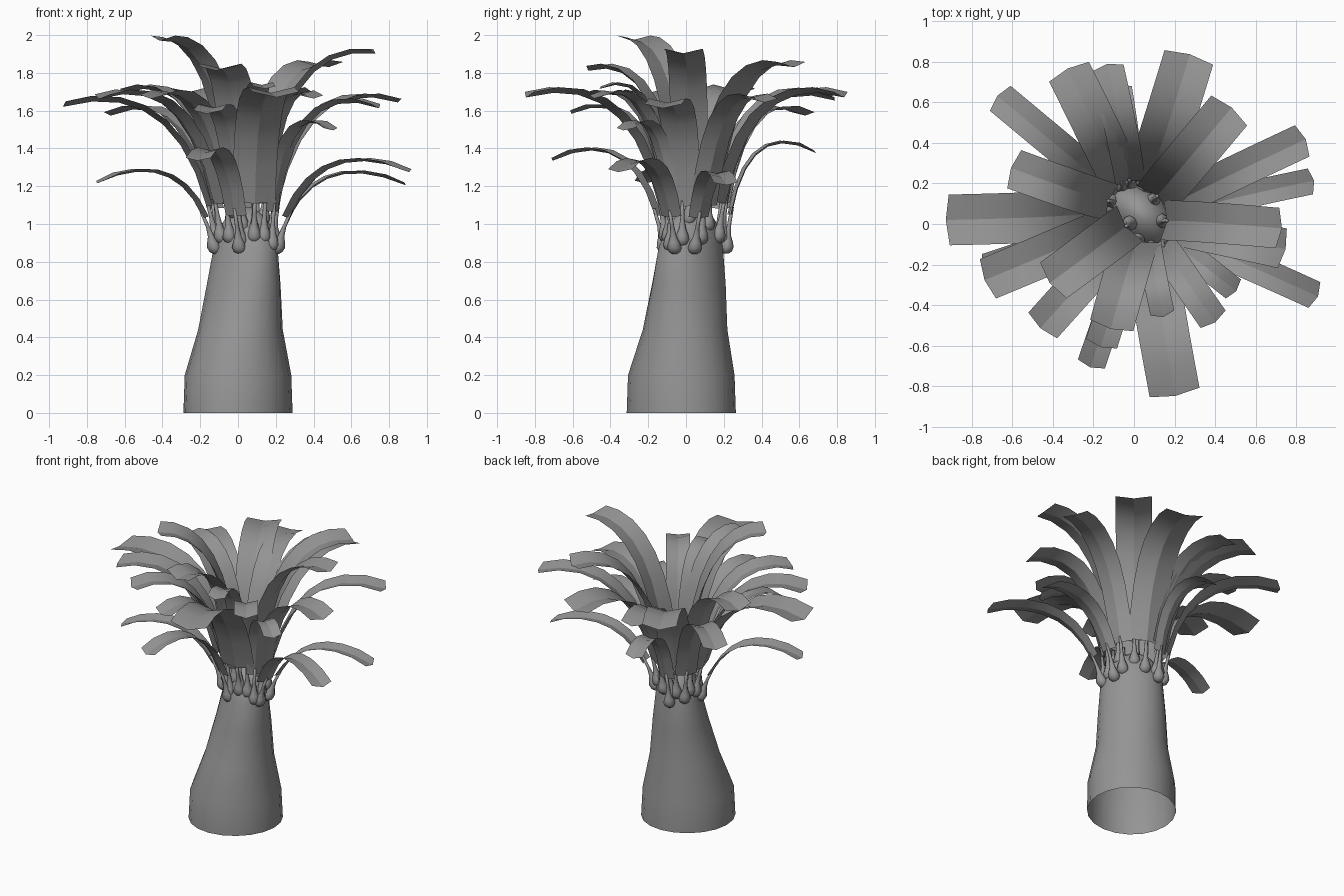
import bpy
import bmesh
from math import cos, sin, pi
from mathutils import Vector

cube = bpy.data.objects.get("Cube")
if cube:
    bpy.data.objects.remove(cube)

grey = bpy.data.materials.new("plain grey")
grey.use_nodes = True
grey.diffuse_color = (0.3, 0.3, 0.3, 1)
grey.node_tree.nodes["Principled BSDF"].inputs["Base Color"].default_value = (0.3, 0.3, 0.3, 1)


def finish(bm, name):
    mesh = bpy.data.meshes.new(name)
    bm.to_mesh(mesh)
    bm.free()
    mesh.materials.append(grey)
    mesh.polygons.foreach_set("use_smooth", [True] * len(mesh.polygons))
    obj = bpy.data.objects.new(name, mesh)
    bpy.context.scene.collection.objects.link(obj)


def oval(v, amount):
    """Stretch a flat offset along one diagonal and squeeze the other."""
    return v + Vector((-v.y, -v.x, 0)) * amount


def bridge(bm, rows, closed):
    """Join consecutive rows of vertices with quads."""
    for a, b in zip(rows, rows[1:]):
        n = len(a)
        for i in range(n if closed else n - 1):
            j = (i + 1) % n
            bm.faces.new((a[i], a[j], b[j], b[i]))


def tube(name, rings, sides, cap_start=False):
    """Upright tube from (centre, radius, ovalness) rings, capped at its end."""
    bm = bmesh.new()
    rows = []
    for c, r, amount in rings:
        rows.append([bm.verts.new(c + oval(Vector((r * cos(2 * pi * i / sides),
                                                   r * sin(2 * pi * i / sides), 0)), amount))
                     for i in range(sides)])
    bridge(bm, rows, True)
    if cap_start:
        bm.faces.new(rows[0][::-1])
    bm.faces.new(rows[-1])
    finish(bm, name)


# Trunk: leaning, tapered, turning oval towards the top, open underneath
trunk_profile = [(0, -0.025, 0, 0.289, -0.03), (0, -0.025, 0.2, 0.282, -0.02),
                 (0.013, -0.005, 0.44, 0.224, 0.02), (0.03, 0.015, 0.68, 0.195, 0.1),
                 (0.04, 0.025, 0.87, 0.17, 0.17), (0.04, 0.035, 0.98, 0.14, 0.18),
                 (0.04, 0.045, 1.05, 0.09, 0.18), (0.04, 0.045, 1.09, 0.03, 0.18)]
tube("trunk", [(Vector(p[:3]), p[3], p[4]) for p in trunk_profile], 20)

AXIS = Vector((0.035, 0.04, 0))
UP = Vector((0, 0, 1))
# Tear-shaped stem: distance along the frond and radius
STEM = [(0, 0.012), (0.012, 0.03), (0.035, 0.038), (0.065, 0.031),
        (0.1, 0.018), (0.16, 0.011), (0.28, 0.009)]


def frond(index, x, y, z, width):
    """Stem and arched, channelled blade ending at the tip (x, y, z)."""
    flat = Vector((x, y, 0)) - AXIS
    reach = flat.length
    out = flat.normalized()
    k = min(max((z - 1.3) / 0.7, 0), 1)
    tip = Vector((x, y, z)) + out * 0.02
    start = AXIS + oval(out, 0.18) * (0.17 - 0.1 * k * k) + UP * (0.84 + 0.2 * k * k)
    bend = (AXIS + out * (reach * (0.38 - 0.14 * k))
            + UP * (z + 0.23 - 0.21 * k * k))
    speed = 2 * (bend - start).length

    def path(t):
        return start * (1 - t) ** 2 + bend * (2 * t * (1 - t)) + tip * t * t

    tube(f"stem_{index}", [(path(s / speed), r, 0) for s, r in STEM], 8, True)

    bm = bmesh.new()
    rows = []
    first = 0.23 / speed
    steps = 7
    side = UP.cross(out)
    base = 0.82 + 0.18 * k
    for i in range(steps + 1):
        f = i / steps
        t = first + (1 - first) * f
        along = (bend - start) * (1 - t) + (tip - bend) * t
        normal = along.cross(side).normalized()
        half = width / 2 * (base + (1 - base) * min(1, f * 2))
        lift = normal * (0.08 * width)
        back = out * (-0.025 if i == steps else 0)
        c = path(t)
        rows.append([bm.verts.new(c + side * half + lift + back),
                     bm.verts.new(c - lift * 0.5),
                     bm.verts.new(c - side * half + lift + back)])
    bridge(bm, rows, False)
    # Crisp midrib
    for a, b in zip(rows, rows[1:]):
        bm.edges.get((a[1], b[1])).smooth = False
    finish(bm, f"leaf_{index}")


# Frond tips and blade widths, in tiers
TOP = [(-0.4, -0.28, 1.98, 0.22), (0.71, -0.02, 1.91, 0.2),
       (0.47, 0.56, 1.84, 0.23), (-0.11, -0.5, 1.82, 0.22)]
MIDDLE = [(0.27, 0.82, 1.68, 0.25), (-0.32, 0.75, 1.68, 0.22),
          (0.2, -0.83, 1.68, 0.25), (-0.91, 0.02, 1.63, 0.25),
          (-0.72, -0.27, 1.67, 0.21), (-0.45, -0.5, 1.67, 0.19),
          (-0.66, 0.62, 1.58, 0.16), (-0.59, 0.27, 1.7, 0.2),
          (-0.13, 0.77, 1.66, 0.16), (0.83, 0.41, 1.65, 0.17),
          (0.73, -0.12, 1.62, 0.2), (0.39, -0.47, 1.67, 0.15),
          (0.14, -0.44, 1.72, 0.12), (-0.16, -0.59, 1.59, 0.16)]
LOW = [(0.49, -0.32, 1.5, 0.12), (-0.07, 0.67, 1.38, 0.12),
       (0.87, 0.21, 1.21, 0.13), (0.89, -0.35, 1.28, 0.14),
       (-0.21, -0.69, 1.34, 0.14), (-0.73, -0.21, 1.22, 0.13)]
for number, spec in enumerate(TOP + MIDDLE + LOW, 1):
    frond(number, *spec)
